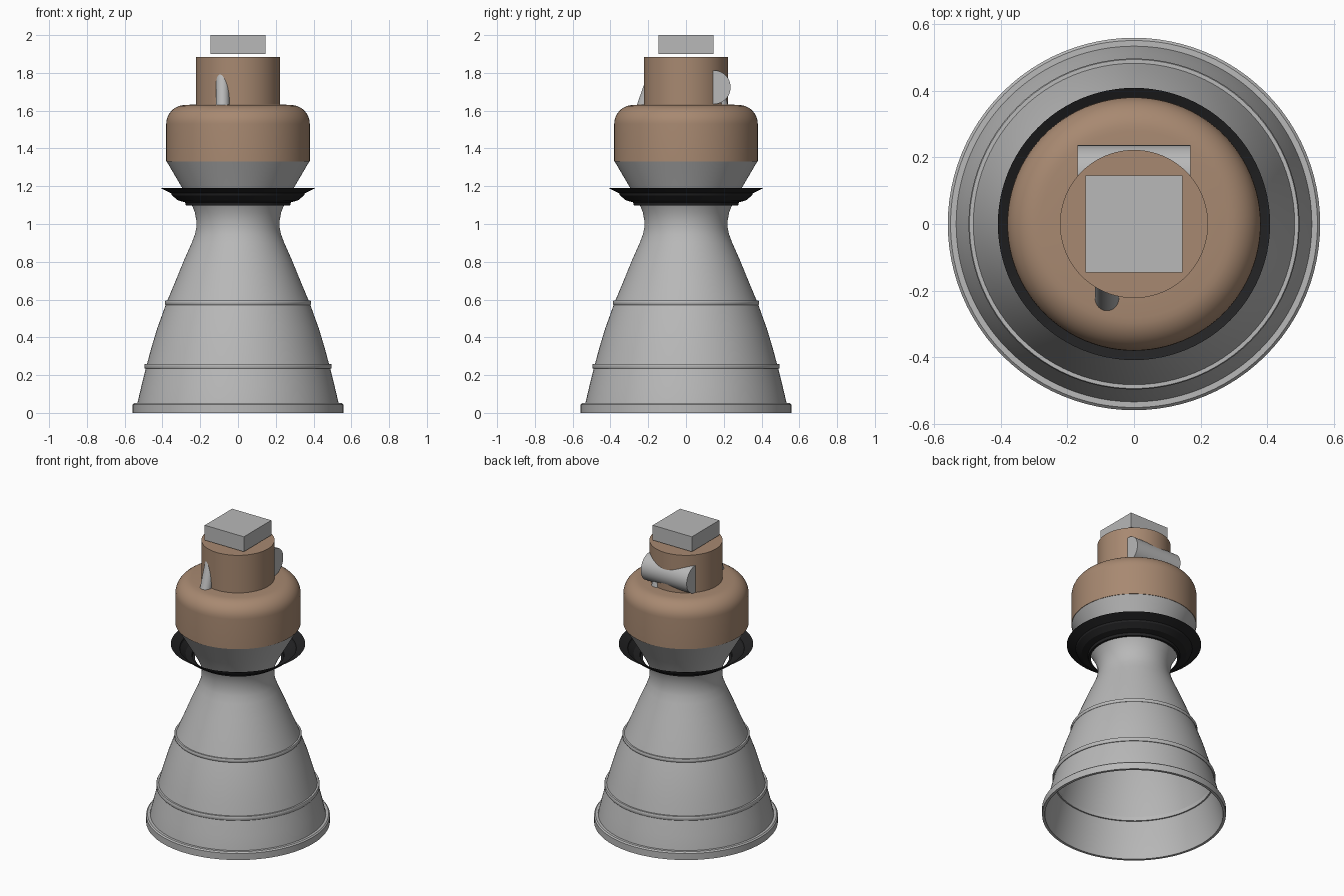
import bpy, bmesh, math
from mathutils import Vector

cube = bpy.data.objects.get("Cube")
if cube:
    bpy.data.objects.remove(cube, do_unlink=True)


def material(name, rgb):
    m = bpy.data.materials.new(name)
    m.use_nodes = True
    m.diffuse_color = (*rgb, 1)
    bsdf = m.node_tree.nodes["Principled BSDF"]
    bsdf.inputs["Base Color"].default_value = (*rgb, 1)
    bsdf.inputs["Roughness"].default_value = 0.6
    return m


GREY = material("light grey metal", (0.48, 0.48, 0.48))
BROWN = material("copper brown", (0.39, 0.25, 0.165))
BLACK = material("matt black", (0.016, 0.016, 0.017))


def finish(name, bm, mat, angle=35, recalc=True):
    if recalc:
        bmesh.ops.recalc_face_normals(bm, faces=bm.faces)
    mesh = bpy.data.meshes.new(name)
    bm.to_mesh(mesh)
    bm.free()
    mesh.materials.append(mat)
    ob = bpy.data.objects.new(name, mesh)
    bpy.context.collection.objects.link(ob)
    bpy.ops.object.select_all(action='DESELECT')
    ob.select_set(True)
    bpy.context.view_layer.objects.active = ob
    bpy.ops.object.shade_smooth_by_angle(angle=math.radians(angle))
    return ob


def lathe(name, profile, mat, closed=False, angle=35, steps=96):
    """Spin an (r, z) profile, listed from bottom to top, round the z axis."""
    bm = bmesh.new()
    vs = [bm.verts.new((r, 0, z)) for r, z in profile]
    es = [bm.edges.new(p) for p in zip(vs, vs[1:])]
    if closed:
        es.append(bm.edges.new((vs[-1], vs[0])))
    bmesh.ops.spin(bm, geom=vs + es, axis=(0, 0, 1), cent=(0, 0, 0),
                   angle=math.tau, steps=steps, use_duplicate=False)
    bmesh.ops.remove_doubles(bm, verts=bm.verts, dist=1e-4)
    return finish(name, bm, mat, angle)


def pipe(name, start, end, radius, mat):
    """Capped straight cylinder between two points."""
    a, b = Vector(start), Vector(end)
    bm = bmesh.new()
    bmesh.ops.create_cone(bm, cap_ends=True, segments=48, radius1=radius,
                          radius2=radius, depth=(b - a).length)
    turn = (b - a).to_track_quat('Z', 'Y').to_matrix()
    bmesh.ops.rotate(bm, verts=bm.verts, matrix=turn)
    bmesh.ops.translate(bm, verts=bm.verts, vec=(a + b) / 2)
    return finish(name, bm, mat)


# Open bell, throat and the funnel up to the chamber
lathe("nozzle_bell", [
    (0.541, 0.0), (0.533, 0.05), (0.512, 0.14), (0.487, 0.24), (0.460, 0.34),
    (0.427, 0.45), (0.378, 0.585), (0.330, 0.70), (0.285, 0.81),
    (0.245, 0.90), (0.228, 0.945), (0.221, 0.98), (0.221, 1.02),
    (0.228, 1.06), (0.244, 1.10), (0.295, 1.19), (0.377, 1.33)], GREY)

# Rim at the mouth and two stiffening hoops
lathe("nozzle_rim", [(0.541, 0.0), (0.558, 0.0), (0.558, 0.044),
                     (0.550, 0.052), (0.533, 0.052)], GREY, closed=True)
for name, r, z, h in (("lower_hoop", 0.496, 0.247, 0.013),
                      ("upper_hoop", 0.387, 0.583, 0.011)):
    lathe(name, [(r - 0.016, z - h), (r - 0.003, z - h), (r, z - h * 0.6),
                 (r, z + h * 0.6), (r - 0.003, z + h), (r - 0.016, z + h)],
          GREY, closed=True)

# Thin stepped collar standing clear of the throat
lathe("flared_collar", [
    (0.262, 1.098), (0.276, 1.098), (0.280, 1.115), (0.318, 1.125),
    (0.332, 1.137), (0.350, 1.152), (0.354, 1.163), (0.408, 1.190)],
    BLACK, angle=20)

# Domed chamber with a rounded shoulder
shoulder = [(0.28 + 0.1 * math.cos(t), 1.53 + 0.1 * math.sin(t))
            for t in (math.radians(10 * i) for i in range(10))]
lathe("chamber_dome", [(0.376, 1.33), (0.38, 1.33)] + shoulder
      + [(0.225, 1.633), (0.0, 1.633)], BROWN)

# Upper drum and the mounting block above it
lathe("upper_drum", [(0.0, 1.62), (0.222, 1.62), (0.222, 1.885), (0.0, 1.885)],
      BROWN)
bm = bmesh.new()
bmesh.ops.create_cube(bm, size=1)
bmesh.ops.scale(bm, verts=bm.verts, vec=(0.29, 0.29, 0.10))
bmesh.ops.translate(bm, verts=bm.verts, vec=(0, 0, 1.95))
finish("mounting_block", bm, GREY)

# Pump across the back, with slanted feed pipes at front and back
pipe("back_pump", (-0.17, 0.146, 1.724), (0.17, 0.146, 1.724), 0.09, GREY)
pipe("front_feed_pipe", (-0.081, -0.229, 1.61), (-0.081, -0.152, 1.83),
     0.036, GREY)
pipe("back_feed_pipe", (0.081, 0.19, 1.61), (0.081, 0.165, 1.72), 0.036, GREY)
